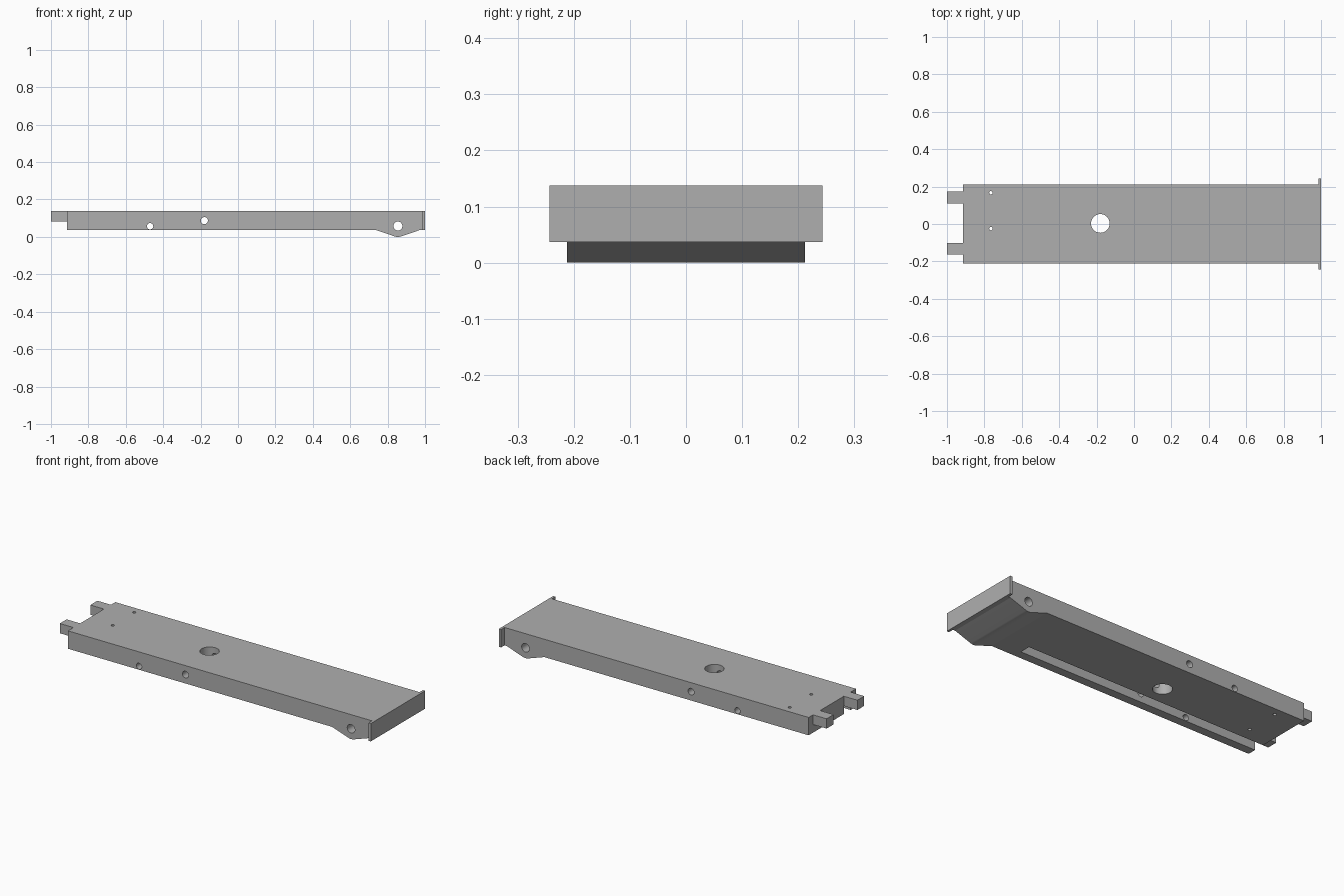
import bpy, bmesh, math
from mathutils import Matrix, Vector

cube = bpy.data.objects.get("Cube")
if cube:
    bpy.data.objects.remove(cube, do_unlink=True)

grey = bpy.data.materials.new("plain grey")
grey.use_nodes = True
grey.diffuse_color = (0.43, 0.43, 0.43, 1)
grey.node_tree.nodes["Principled BSDF"].inputs["Base Color"].default_value = (0.43, 0.43, 0.43, 1)


def finish(name, bm):
    bmesh.ops.recalc_face_normals(bm, faces=bm.faces)
    mesh = bpy.data.meshes.new(name)
    bm.to_mesh(mesh)
    bm.free()
    mesh.materials.append(grey)
    obj = bpy.data.objects.new(name, mesh)
    bpy.context.collection.objects.link(obj)
    return obj


def box(name, low, high):
    bm = bmesh.new()
    low, high = Vector(low), Vector(high)
    size = Matrix.Diagonal((*(high - low), 1))
    bmesh.ops.create_cube(bm, size=1, matrix=Matrix.Translation((low + high) / 2) @ size)
    return finish(name, bm)


def rod(name, centre, radius, across):
    bm = bmesh.new()
    turn = Matrix.Rotation(math.pi / 2, 4, "X") if across else Matrix.Identity(4)
    bmesh.ops.create_cone(bm, cap_ends=True, segments=32, radius1=radius, radius2=radius,
                          depth=1, matrix=Matrix.Translation(centre) @ turn)
    return finish(name, bm)


def cut(target, cutter):
    cutter.hide_render = True
    mod = target.modifiers.new("cut", "BOOLEAN")
    mod.operation, mod.solver, mod.object = "DIFFERENCE", "EXACT", cutter
    bpy.context.view_layer.objects.active = target
    bpy.ops.object.modifier_apply(modifier=mod.name)
    bpy.data.objects.remove(cutter, do_unlink=True)


# Beam: side profile with a rounded pivot bulge, extruded across the width
top, base, half = 0.138, 0.037, 0.212
pivot_x, pivot_z = 0.855, 0.058
profile = [(-0.915, top), (-0.915, base), (0.737, base)]
for i in range(9):
    a = math.radians(-109 + 38 * i / 8)
    profile.append((pivot_x + pivot_z * math.cos(a), pivot_z + pivot_z * math.sin(a)))
profile += [(0.973, base), (0.986, base), (0.986, top)]
bm = bmesh.new()
face = bm.faces.new([bm.verts.new((x, -half, z)) for x, z in profile])
side = bmesh.ops.extrude_face_region(bm, geom=[face])
bmesh.ops.translate(bm, vec=(0, 2 * half, 0),
                    verts=[v for v in side["geom"] if isinstance(v, bmesh.types.BMVert)])
beam = finish("beam", bm)

# Long open groove on the underside
cut(beam, box("groove_cutter", (-1.1, -0.163, -0.1), (0.59, -0.102, 0.083)))

# Cross holes through the sides
for x, z, r in ((-0.47, 0.057, 0.017), (-0.18, 0.087, 0.019), (pivot_x, pivot_z, 0.024)):
    cut(beam, rod("cross_cutter", (x, 0, z), r, True))

# Vertical holes through the top
for x, y, r in ((-0.18, 0.003, 0.05), (-0.765, 0.167, 0.009), (-0.765, -0.025, 0.009)):
    cut(beam, rod("vertical_cutter", (x, y, 0.1), r, False))

# Two end tabs and the wide end plate
box("back_tab", (-1, 0.11, 0.083), (-0.915, 0.173, top))
box("front_tab", (-1, -0.163, 0.083), (-0.915, -0.102, top))
box("end_plate", (0.986, -0.243, base), (1, 0.243, top))

# Smooth round surfaces, keep edges crisp
bpy.ops.object.select_all(action="DESELECT")
beam.select_set(True)
bpy.context.view_layer.objects.active = beam
bpy.ops.object.shade_smooth_by_angle(angle=math.radians(15))
